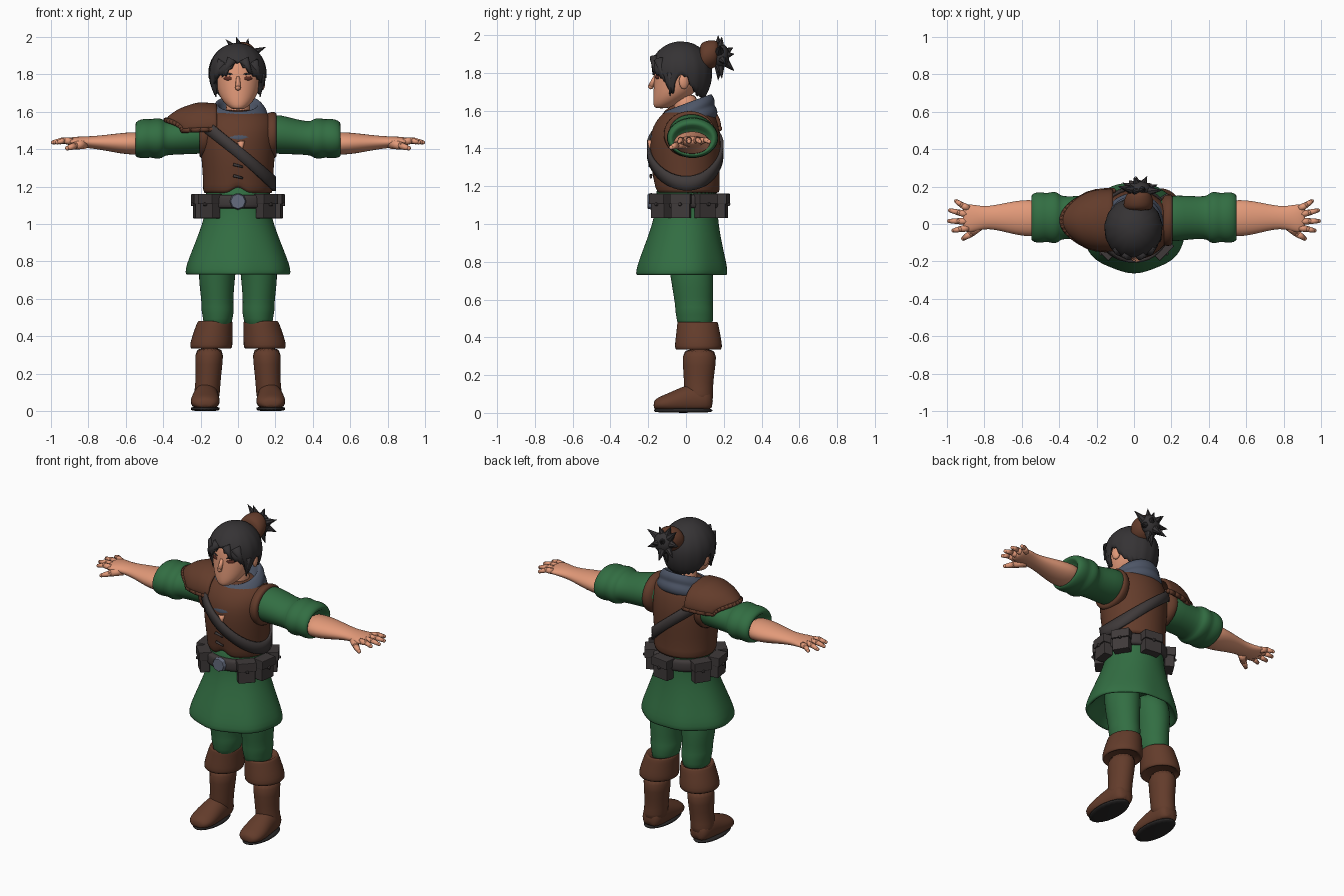
import bpy, bmesh, math
from math import sin, cos, pi, radians
from mathutils import Vector, Matrix


def material(name, r, g, b):
    m = bpy.data.materials.new(name)
    m.diffuse_color = (r, g, b, 1)
    return m


GREEN = material("green cloth", .032, .155, .055)
BROWN = material("brown leather", .125, .045, .024)
HAIR = material("dark hair", .036, .033, .035)
DARK = material("dark leather", .05, .042, .042)
SKIN = material("skin", .76, .32, .19)
SCARF = material("blue grey cloth", .075, .092, .135)
STEEL = material("buckle steel", .13, .15, .21)
SOLE = material("boot sole", .022, .02, .02)
EYE = material("eye brown", .12, .03, .02)
LIP = material("lip", .5, .18, .11)


def finish(bm, name, mat, sub=0, mirror=False, solid=0, bevel=0, smooth=True):
    bmesh.ops.recalc_face_normals(bm, faces=bm.faces)
    for f in bm.faces:
        f.smooth = smooth
    me = bpy.data.meshes.new(name)
    bm.to_mesh(me)
    bm.free()
    me.materials.append(mat)
    ob = bpy.data.objects.new(name, me)
    bpy.context.collection.objects.link(ob)
    if mirror:
        md = ob.modifiers.new("mirror", 'MIRROR')
        md.use_mirror_merge = False
    if solid:
        md = ob.modifiers.new("thickness", 'SOLIDIFY')
        md.thickness, md.offset = solid, 0
    if bevel:
        md = ob.modifiers.new("bevel", 'BEVEL')
        md.width, md.segments = bevel, 2
    if sub:
        md = ob.modifiers.new("subdivision", 'SUBSURF')
        md.levels = md.render_levels = sub
    return ob


def grid(bm, rows, closed=True):
    vs = [[bm.verts.new(p) for p in row] for row in rows]
    n = len(rows[0])
    for a, b in zip(vs, vs[1:]):
        for j in range(n if closed else n - 1):
            k = (j + 1) % n
            bm.faces.new((a[j], a[k], b[k], b[j]))
    return vs


def loft(name, axis, rings, mat, n=20, tilt=0, edit=None, mirror=False, sub=1):
    """Rings are (position on axis, two centre values, two radii)."""
    rows = []
    for p, c1, c2, r1, r2 in rings:
        row = []
        for j in range(n):
            u = c1 + r1 * cos(2 * pi * j / n)
            v = c2 + r2 * sin(2 * pi * j / n)
            co = {'x': (p, u, v), 'y': (u, p, v), 'z': (u, v, p + tilt * v)}[axis]
            row.append(edit(*co) if edit else co)
        rows.append(row)
    bm = bmesh.new()
    vs = grid(bm, rows)
    bm.faces.new(vs[0])
    bm.faces.new(vs[-1])
    return finish(bm, name, mat, sub, mirror)


def rod(bm, p, q, r1, r2, segs=8, tip=False):
    p, q = Vector(p), Vector(q)
    d = q - p
    m = Matrix.Translation((p + q) / 2) @ d.to_track_quat('Z', 'Y').to_matrix().to_4x4()
    bmesh.ops.create_cone(bm, cap_ends=True, segments=segs, radius1=r1, radius2=r2, depth=d.length, matrix=m)
    if tip:
        bmesh.ops.create_uvsphere(bm, u_segments=8, v_segments=6, radius=r2, matrix=Matrix.Translation(q))


def ball(name, c, s, mat, rot=0, mirror=False, tilt=0):
    bm = bmesh.new()
    m = Matrix.Translation(c) @ Matrix.Rotation(rot, 4, 'Z') @ Matrix.Rotation(tilt, 4, 'Y') @ Matrix.Diagonal((*s, 1))
    bmesh.ops.create_uvsphere(bm, u_segments=16, v_segments=10, radius=1, matrix=m)
    return finish(bm, name, mat, mirror=mirror)


def interp(table, x):
    for a, b in zip(table, table[1:]):
        if x <= b[0]:
            t = max(0, (x - a[0]) / (b[0] - a[0]))
            return [p + (q - p) * t for p, q in zip(a[1:], b[1:])]
    return list(table[-1][1:])


# Boots, soles and trousers
loft("boot_sole", 'z', [(0, .175, -.015, .074, .155), (.012, .175, -.015, .08, .16),
     (.026, .175, -.015, .079, .158)], SOLE, mirror=True)
loft("boot_foot", 'y', [(-.172, .176, .04, .03, .02), (-.155, .176, .045, .066, .035), (-.10, .176, .05, .081, .052),
     (-.03, .174, .06, .076, .075), (.04, .17, .07, .068, .09), (.11, .168, .07, .066, .08),
     (.143, .168, .06, .04, .05)], BROWN, mirror=True, edit=lambda x, y, z: (x, y, max(z, .02)))
loft("boot_shaft", 'z', [(.05, .168, .075, .068, .07), (.10, .166, .068, .07, .078), (.15, .16, .066, .067, .077),
     (.25, .156, .07, .073, .087), (.35, .152, .072, .082, .097)], BROWN, mirror=True)
loft("boot_cuff", 'z', [(.36, .145, .066, .085, .1), (.332, .144, .066, .1, .112), (.337, .144, .066, .115, .127),
     (.37, .142, .066, .114, .126), (.43, .132, .064, .104, .116), (.475, .123, .062, .096, .11),
     (.488, .122, .06, .09, .104), (.46, .12, .06, .07, .088)], BROWN, mirror=True)
loft("trouser_leg", 'z', [(.43, .112, .05, .072, .09), (.5, .107, .047, .08, .098), (.545, .109, .044, .09, .103),
     (.57, .11, .042, .084, .1), (.66, .113, .036, .093, .11), (.74, .112, .03, .1, .115),
     (.86, .1, .01, .1, .12)], GREEN, mirror=True)

# Tunic skirt, with gentle folds towards the hem
def fold(x, y, z):
    k = 1 + .018 * sin(7 * math.atan2(y, x)) * max(0, (1.0 - z) / .27)
    return x * k, y * k, z
loft("tunic_skirt", 'z', [(.86, 0, -.01, .17, .14), (.75, 0, -.02, .25, .215), (.725, 0, -.02, .272, .235),
     (.735, 0, -.02, .285, .244), (.78, 0, -.018, .278, .238), (.86, 0, -.014, .246, .214), (.95, 0, -.007, .21, .188),
     (1.04, 0, 0, .178, .168), (1.12, 0, .005, .172, .162), (1.26, 0, 0, .177, .16)], GREEN, n=40, edit=fold)

# Vest with a notched front hem
VEST = [(1.16, 0, .008, .183, .168), (1.17, 0, .008, .187, .172), (1.25, 0, 0, .187, .176), (1.35, 0, -.004, .196, .187),
        (1.45, 0, -.004, .204, .188), (1.52, 0, -.002, .204, .174), (1.575, 0, .01, .185, .145), (1.615, 0, .02, .13, .11)]
def notch(x, y, z):
    return x, y, z + (max(0, .04 - .7 * abs(x)) if y < 0 and z < 1.2 else 0)
loft("vest", 'z', VEST, BROWN, n=40, edit=notch)
loft("vest_armhole", 'x', [(.13, .015, 1.47, .13, .12), (.185, .02, 1.475, .142, .128), (.207, .022, 1.475, .136, .122),
     (.207, .022, 1.475, .115, .10)], BROWN, mirror=True)
bm = bmesh.new()
for z in (1.25, 1.31):
    rod(bm, (-.025, -.186 - (z - 1.25) * .1, z + .008), (.022, -.186 - (z - 1.25) * .1, z - .004), .008, .006, tip=True)
finish(bm, "vest_toggles", DARK)
bm = bmesh.new()
rod(bm, (.015, -.184, 1.44), (.022, -.192, 1.39), .022, .002)
finish(bm, "neck_opening", SKIN)

# Diagonal strap hugging the vest all the way round
rows = []
for i in range(49):
    t, row = 2 * pi * i / 48, []
    for dz in (-.038, 0, .038):
        z = 1.385 - .85 * .2 * cos(t) + dz
        _, cy, rx, ry = interp(VEST, z)
        row.append(((rx + .007) * cos(t), cy + (ry + .007) * sin(t), z))
    rows.append(row)
bm = bmesh.new()
grid(bm, rows, closed=False)
bmesh.ops.remove_doubles(bm, verts=bm.verts, dist=1e-4)
finish(bm, "shoulder_strap", DARK, solid=.016)

# Belt, buckle and pouches
loft("belt", 'z', [(1.085, 0, 0, .17, .155), (1.082, 0, 0, .198, .182), (1.10, 0, 0, .204, .188), (1.14, 0, 0, .204, .188),
     (1.158, 0, 0, .198, .182), (1.155, 0, 0, .17, .155)], DARK, n=32)
bm = bmesh.new()
rod(bm, (0, -.178, 1.12), (0, -.203, 1.12), .046, .04, segs=8)
finish(bm, "belt_buckle", STEEL, bevel=.004, smooth=False)
bm = bmesh.new()
for deg, w in ((46, .1), (-46, .1), (82, .1), (-82, .1), (122, .1), (-122, .1), (172, .11)):
    a = radians(deg)
    base = Matrix.Translation((.208 * sin(a), -.19 * cos(a), 0)) @ Matrix.Rotation(a, 4, 'Z')
    for z, d, h, k in ((1.088, .056, .115, 1), (1.133, .074, .055, 1.1)):
        bmesh.ops.create_cube(bm, size=1, matrix=base @ Matrix.Translation((0, 0, z)) @ Matrix.Diagonal((w * k, d, h, 1)))
    rod(bm, base @ Vector((0, -.03, 1.105)), base @ Vector((0, -.046, 1.105)), .011, .009)
finish(bm, "belt_pouches", DARK, bevel=.011, smooth=False)

# Sleeves with rolled cuffs, forearms and hands
loft("sleeve", 'x', [(.10, .02, 1.48, .09, .08), (.19, .028, 1.482, .128, .11), (.27, .033, 1.472, .12, .1),
     (.35, .034, 1.46, .114, .091), (.395, .034, 1.457, .118, .093), (.402, .034, 1.457, .135, .106),
     (.435, .035, 1.457, .141, .112), (.465, .035, 1.457, .13, .102), (.485, .035, 1.457, .136, .107),
     (.52, .035, 1.455, .138, .106), (.548, .034, 1.452, .126, .094), (.552, .033, 1.447, .105, .076),
     (.50, .033, 1.44, .09, .06)], GREEN, mirror=True)
loft("forearm", 'x', [(.48, .03, 1.432, .09, .06), (.56, .031, 1.43, .101, .062), (.63, .033, 1.431, .092, .055),
     (.71, .035, 1.434, .073, .042), (.78, .035, 1.436, .06, .033), (.83, .032, 1.438, .066, .03),
     (.875, .03, 1.44, .078, .026), (.905, .03, 1.44, .072, .02), (.915, .03, 1.44, .05, .012)], SKIN, mirror=True)
bm = bmesh.new()
for y0, x1, y1 in ((.082, .95, .122), (.05, .983, .073), (.014, .988, .016), (-.02, .965, -.035)):
    mid = (.5 * (.89 + x1), .5 * (y0 + y1), 1.446)
    rod(bm, (.885, y0, 1.44), mid, .02, .016, tip=True)
    rod(bm, mid, (x1, y1, 1.436), .016, .011, tip=True)
rod(bm, (.82, 0, 1.43), (.87, -.05, 1.418), .03, .02, tip=True)
rod(bm, (.87, -.05, 1.418), (.912, -.078, 1.405), .02, .012, tip=True)
finish(bm, "fingers", SKIN, mirror=True)

# Shoulder guard on one side, with a raised rim
def guard(u, a):
    top = interp([(0, 1.635), (.4, 1.64), (.75, 1.605), (1, 1.555)], u)[0]
    return Vector((-.11 - u * (.275 - .09 * sin(a) ** 2), .02 + .158 * sin(a) * (1 - .28 * u ** 3),
                   1.495 + (top - 1.495) * max(0, cos(a)) ** .8))
angles = [radians(-88 + 176 * j / 16) for j in range(17)]
bm = bmesh.new()
grid(bm, [[guard(i / 8, a) for a in angles] for i in range(9)], closed=False)
finish(bm, "shoulder_guard", BROWN, solid=.022, sub=1)
edge = [guard(i / 4, angles[0]) for i in range(4)] + [guard(1, a) for a in angles] + [guard(1 - i / 4, angles[-1]) for i in range(1, 5)]
bm = bmesh.new()
for p, q in zip(edge, edge[1:]):
    rod(bm, p, q, .014, .014, tip=True)
finish(bm, "shoulder_guard_rim", BROWN)

# Wrapped scarf, higher at the back
loft("scarf", 'z', [(1.53, 0, -.01, .12, .13), (1.495, 0, -.012, .15, .165), (1.515, 0, -.012, .172, .18),
     (1.545, .002, -.01, .177, .178), (1.572, .003, -.006, .158, .158), (1.582, .003, -.004, .155, .155),
     (1.605, .003, .005, .152, .148), (1.63, .002, .01, .13, .13), (1.643, 0, .015, .116, .118),
     (1.63, 0, .015, .1, .1), (1.55, 0, .01, .085, .085)], SCARF, n=28, tilt=.37)

# Neck, head, ears and face
loft("neck", 'z', [(1.5, 0, .02, .07, .07), (1.6, 0, .005, .064, .066), (1.7, 0, -.01, .066, .07)], SKIN)
FACE = [(1.612, 0, -.13, .025, .03), (1.622, 0, -.122, .047, .05), (1.655, 0, -.09, .083, .085), (1.70, 0, -.06, .108, .113),
        (1.76, 0, -.044, .121, .126), (1.82, 0, -.035, .128, .131), (1.88, 0, -.03, .12, .125), (1.93, 0, -.02, .07, .08)]
loft("head", 'z', FACE, SKIN, n=24)
ball("ear", (.128, -.01, 1.755), (.016, .028, .042), SKIN, rot=.35, mirror=True)
bm = bmesh.new()
rod(bm, (0, -.16, 1.785), (0, -.186, 1.728), .01, .015, tip=True)
finish(bm, "nose", SKIN)
ball("eye", (.055, -.153, 1.778), (.024, .005, .011), EYE, rot=.45, mirror=True)
ball("eyebrow", (.056, -.155, 1.803), (.029, .005, .005), HAIR, rot=.42, mirror=True, tilt=-.12)
ball("mouth", (0, -.1655, 1.672), (.026, .006, .005), LIP)

# Hair cap: each column runs from the crown to its own hairline height
LINE = [(-180, 1.665), (-130, 1.685), (-112, 1.72), (-100, 1.785), (-82, 1.785), (-74, 1.70), (-66, 1.69), (-56, 1.77),
        (-36, 1.80), (-24, 1.795), (-8, 1.85), (2, 1.87), (14, 1.835), (30, 1.80), (42, 1.785), (56, 1.765), (66, 1.69),
        (74, 1.70), (82, 1.785), (100, 1.785), (112, 1.72), (130, 1.685), (180, 1.665)]
rows = []
for i in range(1, 13):
    row = []
    for j in range(60):
        deg = -180 + 6 * j
        low = interp(LINE, deg)[0] + (.008 if j % 2 else -.006)
        end = math.acos(max(-1, min(1, (low - 1.805) / (.155 if low > 1.805 else .2))))
        ph = end * i / 12
        k = 1 + .012 * cos(radians(deg) * 15) * i / 12
        z = 1.805 + cos(ph) * (.155 if cos(ph) > 0 else .2)
        row.append((-.003 + .148 * k * sin(ph) * sin(radians(deg)), -.025 - .158 * k * sin(ph) * cos(radians(deg)), z))
    rows.append(row)
bm = bmesh.new()
vs = grid(bm, rows)
bm.faces.new(vs[0])
finish(bm, "hair_cap", HAIR, solid=.014)
bm = bmesh.new()
for p, q, r in (((-.03, -.165, 1.88), (-.085, -.165, 1.785), .028), ((-.08, -.14, 1.87), (-.128, -.11, 1.75), .03),
                ((.03, -.165, 1.88), (.075, -.168, 1.80), .028), ((.08, -.14, 1.87), (.125, -.115, 1.755), .03),
                ((.125, -.08, 1.8), (.118, -.085, 1.68), .022), ((-.125, -.08, 1.8), (-.118, -.085, 1.68), .022)):
    rod(bm, p, q, r, .003, segs=10, tip=True)
finish(bm, "hair_locks", HAIR)

# Hair tie and spiky ponytail
loft("hair_tie", 'y', [(.07, .022, 1.88, .06, .06), (.085, .022, 1.885, .078, .078), (.115, .024, 1.893, .082, .08),
     (.15, .026, 1.90, .072, .074), (.175, .028, 1.908, .055, .06)], BROWN)
ball("ponytail_core", (.03, .185, 1.89), (.062, .045, .065), HAIR)
bm = bmesh.new()
for x, y, z in ((-.065, .19, 1.985), (-.01, .17, 1.998), (.055, .19, 1.99), (.148, .18, 1.945), (.125, .21, 1.85), (.0, .25, 1.935),
                (.07, .255, 1.90), (-.085, .2, 1.90), (-.06, .22, 1.83), (.01, .255, 1.81), (.06, .19, 1.77), (.01, .17, 1.76)):
    rod(bm, (.03, .175, 1.89), (x, y, z), .042, .001, segs=7)
finish(bm, "ponytail_spikes", HAIR, smooth=False)
